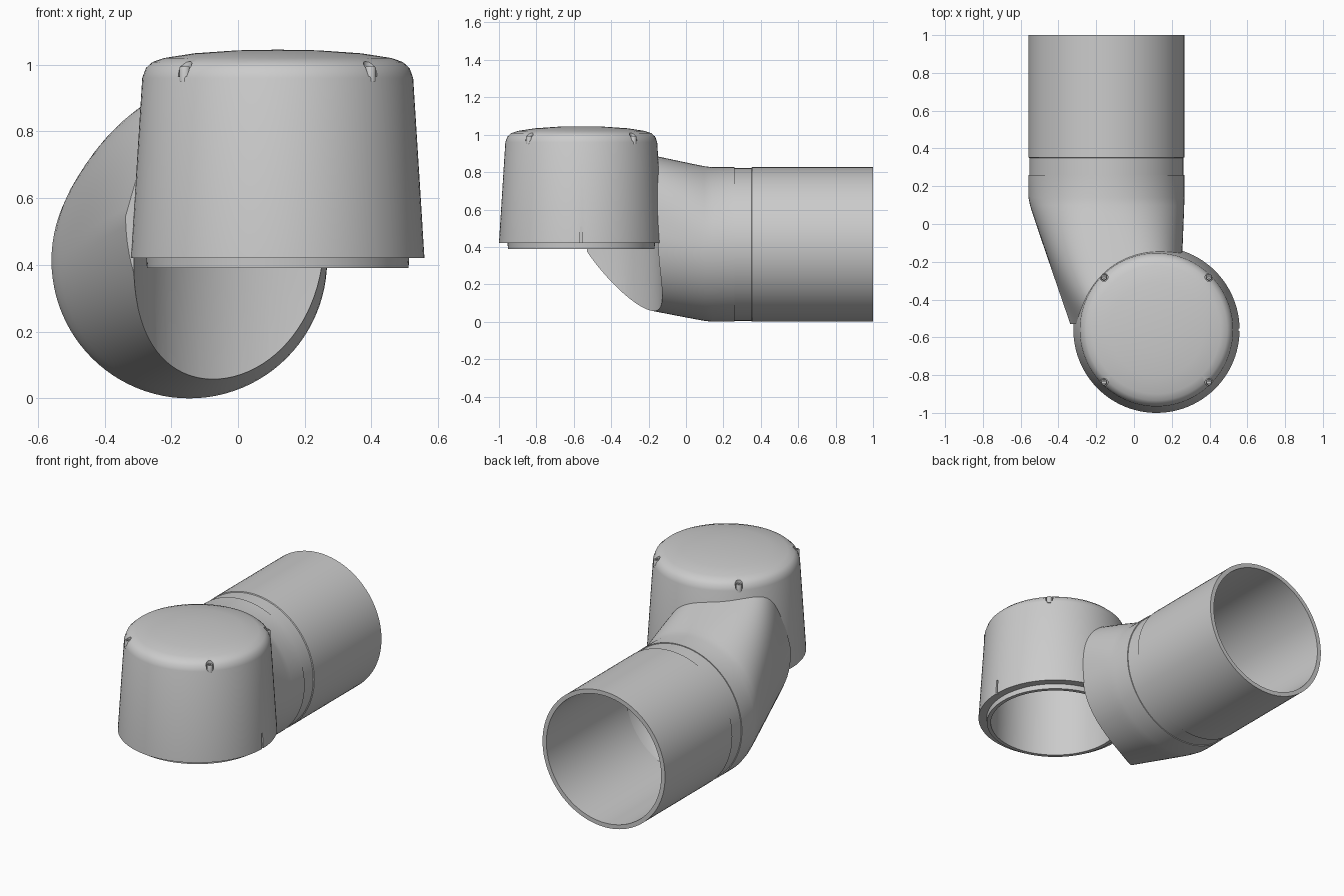
import bpy, bmesh, math
from mathutils import Matrix, Vector

if "Cube" in bpy.data.objects:
    bpy.data.objects.remove(bpy.data.objects["Cube"])

PX, PZ, PR = -0.146, 0.413, 0.413      # pipe axis and radius
CX, CY = 0.119, -0.56                  # cap centre
ALONG_Y = Matrix.Translation((PX, 0, PZ)) @ Matrix.Rotation(-math.pi / 2, 4, 'X')
AT_CAP = Matrix.Translation((CX, CY, 0))


def finish(name, bm):
    bmesh.ops.remove_doubles(bm, verts=bm.verts, dist=1e-5)
    bmesh.ops.recalc_face_normals(bm, faces=bm.faces)
    me = bpy.data.meshes.new(name)
    bm.to_mesh(me)
    bm.free()
    ob = bpy.data.objects.new(name, me)
    bpy.context.collection.objects.link(ob)
    return ob


def bridge(bm, a, b):
    n = len(a)
    for i in range(n):
        j = (i + 1) % n
        bm.faces.new([a[i], a[j], b[j], b[i]])


def lathe(name, profile, matrix, closed=False, n=96):
    """Revolve (radius, height) points around local z."""
    bm = bmesh.new()
    rings = []
    for r, h in profile:
        if r == 0:
            rings.append([bm.verts.new(matrix @ Vector((0, 0, h)))])
        else:
            rings.append([bm.verts.new(matrix @ Vector((r * math.cos(2 * math.pi * i / n),
                          r * math.sin(2 * math.pi * i / n), h))) for i in range(n)])
    pairs = list(zip(rings, rings[1:]))
    if closed:
        pairs.append((rings[-1], rings[0]))
    for a, b in pairs:
        if len(a) == len(b) == n:
            bridge(bm, a, b)
        elif len(a) != len(b):
            pole, ring = (a[0], b) if len(a) == 1 else (b[0], a)
            for i in range(n):
                bm.faces.new([pole, ring[i], ring[(i + 1) % n]])
    return finish(name, bm)


def box(name, centre, size):
    bm = bmesh.new()
    bmesh.ops.create_cube(bm, size=1, matrix=Matrix.Translation(centre) @ Matrix.Diagonal((*size, 1)))
    return finish(name, bm)


def cut(target, cutter):
    cutter.hide_render = True
    m = target.modifiers.new("cut", 'BOOLEAN')
    m.operation, m.solver, m.object = 'DIFFERENCE', 'EXACT', cutter
    bpy.context.view_layer.objects.active = target
    bpy.ops.object.modifier_apply(modifier=m.name)
    bpy.data.objects.remove(cutter)


# pipe with a recessed collar, open at the back
lathe("pipe", [(.408, .24), (.408, .35), (PR, .353), (PR, 1), (.387, 1), (.38, .24)], ALONG_Y, closed=True)

# hollow tapered cap with a domed top and an inner lip
cap = lathe("cap", [(0, 1.045), (.12, 1.043), (.25, 1.034), (.34, 1.02), (.375, 1.008), (.395, .99),
                    (.406, .96), (.44, .42), (.394, .42), (.392, .39), (.37, .39), (.37, .43),
                    (.36, .92), (.32, .965), (.2, .99), (0, 1.0)], AT_CAP)

# elbow: loft from the round pipe to a boxier section inside the cap
bm = bmesh.new()
N, rings = 96, []
stations = [.26] + [.14 - .67 * k / 16 for k in range(17)]
for y in stations:
    t = max(0, (.14 - y) / .69)
    ease = t * t / (t + .04) * 1.04
    x0, z0 = PX + .101 * ease, PZ + .137 * ease
    rx, rz = PR - .128 * ease, PR + .007 * ease
    ring = []
    for i in range(N):
        a = 2 * math.pi * i / N
        c, s = math.cos(a), math.sin(a)
        e = 2 + (2.0 * t if s > 0 else 0)
        k = (abs(c) ** e + abs(s) ** e) ** (-1 / e)
        # the upper left side leans towards the cap
        lean = .13 * t ** 3 * max(0, s * k) if c < 0 else 0
        ring.append(bm.verts.new((x0 + rx * c * k - lean * c * k, y, z0 + rz * s * k)))
    rings.append(ring)
for a, b in zip(rings, rings[1:]):
    bridge(bm, a, b)
bm.faces.new(rings[0])
bm.faces.new(rings[-1])
elbow = finish("elbow", bm)

# scoop the elbow to the cap's wall, and carry the pipe bore into it
cut(elbow, lathe("scoop_cutter", [(0, -.2), (.435, -.2), (.432, .42), (.396, .97), (.38, 1.3), (0, 1.3)], AT_CAP))
cut(elbow, lathe("bore_cutter", [(0, -.03), (.2, -.02), (.3, .03), (.36, .13), (.385, .23), (.385, .4), (0, .4)], ALONG_Y))

# alignment notch at the cap's right side
cut(cap, box("notch_cutter", (CX + .445, CY, .45), (.034, .012, .12)))

# four corner screws in counterbored pockets
for i, (sx, sy) in enumerate([(-1, -1), (1, -1), (1, 1), (-1, 1)]):
    at = Matrix.Translation((CX + sx * .278, CY + sy * .278, 0))
    cut(cap, lathe("pocket_cutter", [(0, .965), (.021, .965), (.021, 1.1), (0, 1.1)], at, n=24))
    screw = lathe(f"screw_{i + 1}", [(0, .95), (.017, .95), (.017, .988), (.014, .994), (0, .994)], at, n=20)
    for size in ((.02, .005, .02), (.005, .02, .02)):
        cut(screw, box("slot_cutter", (*at.translation.xy, .995), size))

for ob in bpy.data.objects:
    ob.select_set(True)
bpy.context.view_layer.objects.active = cap
bpy.ops.object.shade_smooth_by_angle(angle=math.radians(32))
